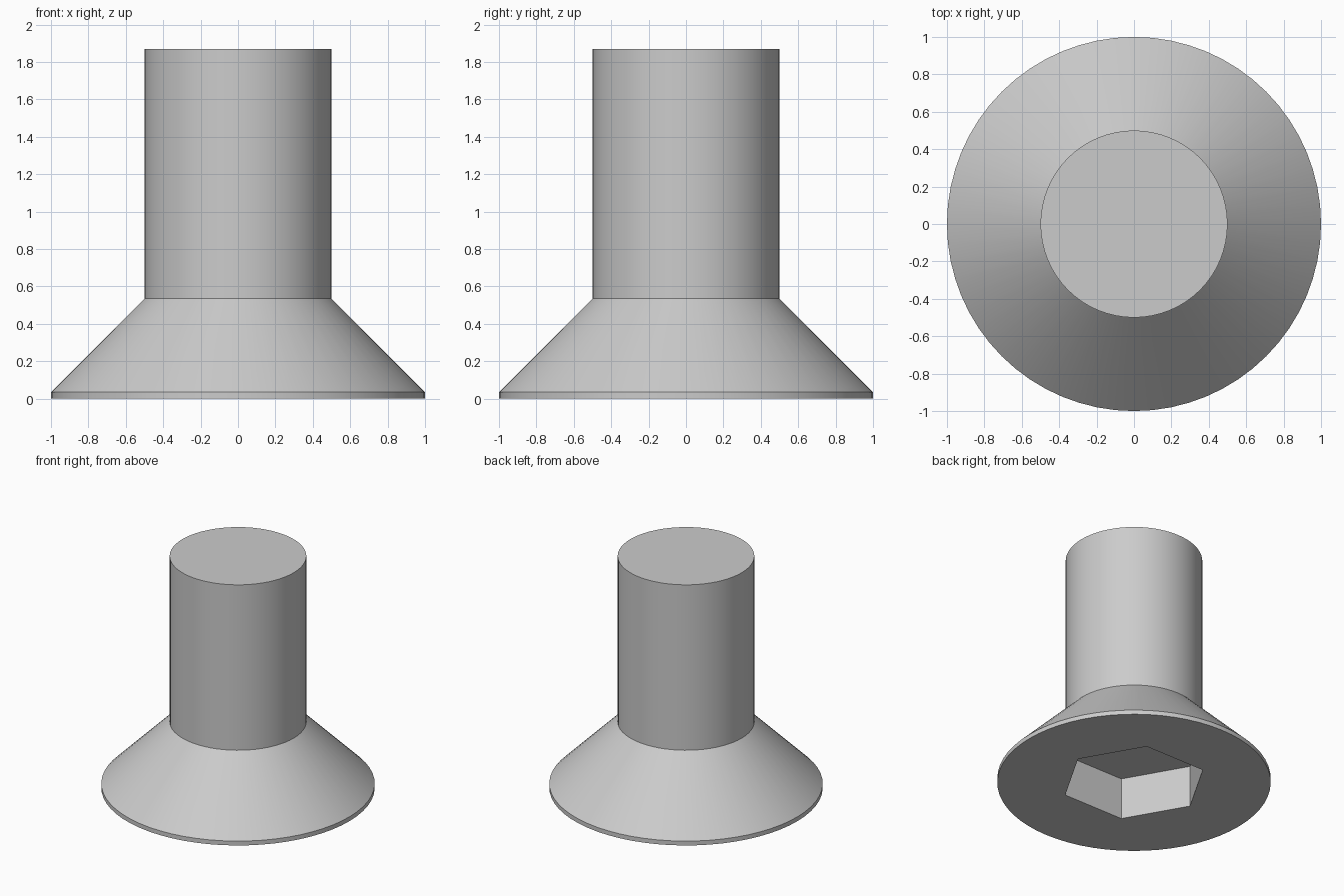
import bpy, bmesh
from math import cos, sin, pi

cube = bpy.data.objects.get("Cube")
if cube:
    bpy.data.objects.remove(cube, do_unlink=True)

steel = bpy.data.materials.new("light grey steel")
steel.use_nodes = True
GREY = (0.6, 0.6, 0.6, 1)
steel.diffuse_color = GREY
steel.node_tree.nodes["Principled BSDF"].inputs["Base Color"].default_value = GREY

SIDES = 64
SOCKET_RADIUS, SOCKET_DEPTH = 0.535, 0.335
bm = bmesh.new()


def ring(radius, z, count):
    return [bm.verts.new((radius * cos(2 * pi * i / count),
                          radius * sin(2 * pi * i / count), z)) for i in range(count)]


def bridge(a, b):
    for i in range(len(a)):
        j = (i + 1) % len(a)
        bm.faces.new((a[i], a[j], b[j], b[i]))


def edges_of(loop):
    return [bm.edges.get((v, loop[i - 1])) for i, v in enumerate(loop)]


# Head rim, countersunk cone and shank
outer = [ring(r, z, SIDES) for r, z in ((1, 0), (1, 0.035), (0.5, 0.535), (0.5, 1.87))]
for lower, upper in zip(outer, outer[1:]):
    bridge(lower, upper)
bm.faces.new(outer[-1])

# Hexagonal drive socket sunk into the underside
mouth = ring(SOCKET_RADIUS, 0, 6)
floor = ring(SOCKET_RADIUS, SOCKET_DEPTH, 6)
bridge(floor, mouth)
bm.faces.new(floor)

# Flat head face around the socket
bmesh.ops.triangle_fill(bm, use_beauty=True, edges=edges_of(outer[0]) + edges_of(mouth))
bmesh.ops.recalc_face_normals(bm, faces=bm.faces)

mesh = bpy.data.meshes.new("countersunk_screw")
bm.to_mesh(mesh)
bm.free()
mesh.materials.append(steel)
screw = bpy.data.objects.new("countersunk_screw", mesh)
bpy.context.collection.objects.link(screw)
bpy.context.view_layer.objects.active = screw
screw.select_set(True)
bpy.ops.object.shade_smooth_by_angle(angle=pi / 6)
